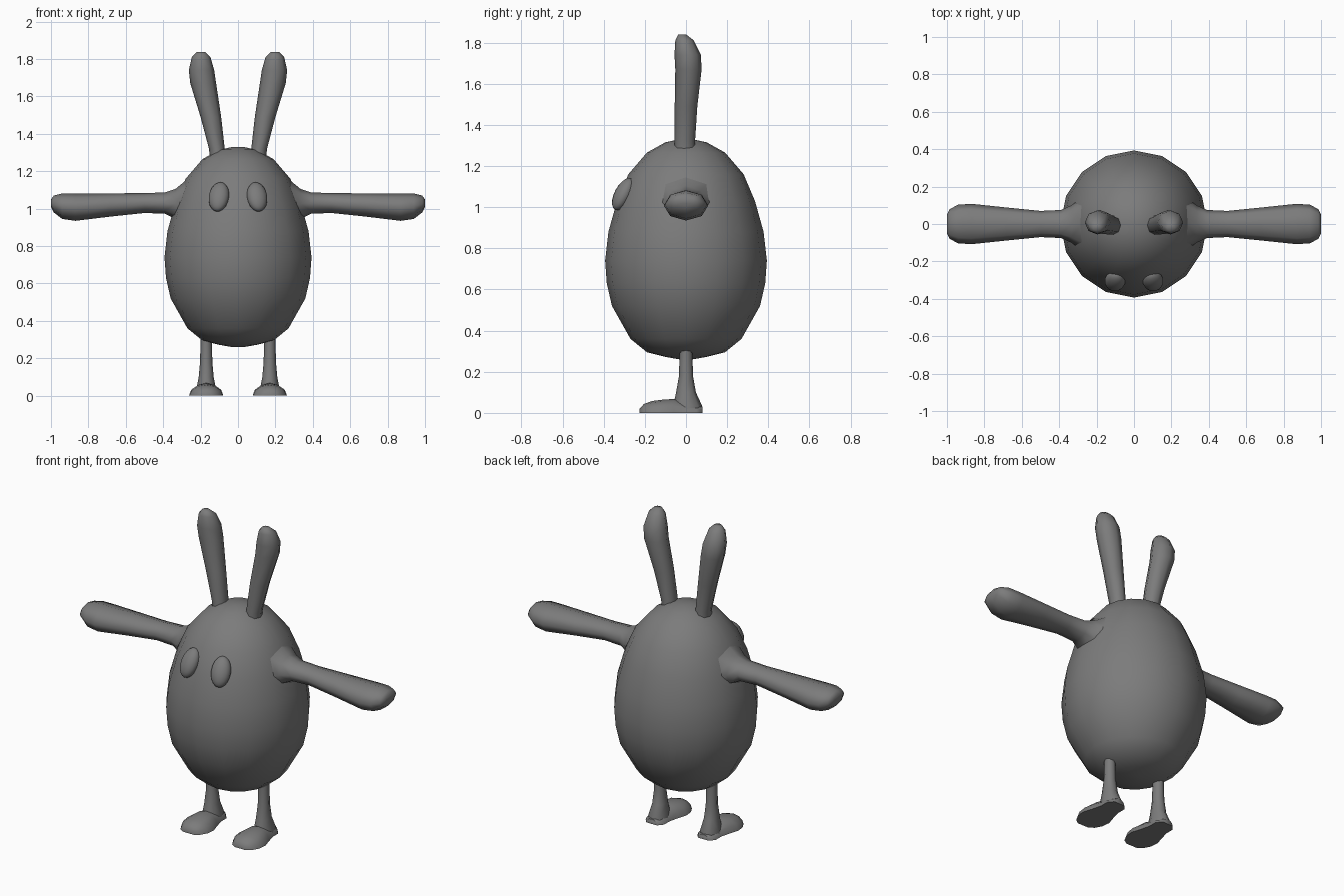
import bpy, bmesh, math
from mathutils import Vector

cube = bpy.data.objects.get("Cube")
if cube:
    bpy.data.objects.remove(cube, do_unlink=True)

grey = bpy.data.materials.new("plain grey")
grey.use_nodes = True
colour = (0.2, 0.2, 0.2, 1)
grey.diffuse_color = colour
grey.node_tree.nodes["Principled BSDF"].inputs["Base Color"].default_value = colour


def finish(name, bm, angle):
    """Turn a bmesh into a smooth-shaded grey object."""
    bmesh.ops.recalc_face_normals(bm, faces=bm.faces)
    mesh = bpy.data.meshes.new(name)
    bm.to_mesh(mesh)
    bm.free()
    mesh.materials.append(grey)
    obj = bpy.data.objects.new(name, mesh)
    bpy.context.collection.objects.link(obj)
    bpy.ops.object.select_all(action="DESELECT")
    obj.select_set(True)
    bpy.context.view_layer.objects.active = obj
    bpy.ops.object.shade_smooth_by_angle(angle=math.radians(angle))
    return obj


def loft(name, rings, u, v, sides=8, side=1, floor=None, angle=80):
    """Skin elliptical rings (centre, radius along u, radius along v)."""
    u, v = Vector(u), Vector(v)
    bm = bmesh.new()
    loops = []
    for centre, ru, rv in rings:
        loop = []
        for i in range(sides):
            a = math.tau * i / sides
            p = Vector(centre) + u * ru * math.cos(a) + v * rv * math.sin(a)
            if floor is not None:
                p.z = max(p.z, floor)
            p.x *= side
            loop.append(bm.verts.new(p))
        loops.append(loop)
    for a, b in zip(loops, loops[1:]):
        for i in range(sides):
            j = (i + 1) % sides
            bm.faces.new((a[i], a[j], b[j], b[i]))
    bm.faces.new(loops[0])
    bm.faces.new(loops[-1])
    if floor is not None:
        bmesh.ops.remove_doubles(bm, verts=bm.verts, dist=0.0005)
    return finish(name, bm, angle)


X, Y, Z = (1, 0, 0), (0, 1, 0), (0, 0, 1)

# Egg-shaped body
egg = [(0.26, 0.03), (0.272, 0.1), (0.295, 0.19), (0.36, 0.27), (0.52, 0.36),
       (0.63, 0.385), (0.74, 0.393), (0.88, 0.377), (1.03, 0.335),
       (1.16, 0.28), (1.265, 0.19), (1.315, 0.1), (1.33, 0.03)]
loft("body", [((0, 0, z), r, r) for z, r in egg], X, Y, sides=16)

# Arm: x, middle height, half depth, half height
arm = [(0.28, 1.02, 0.14, 0.13), (0.335, 1.025, 0.1, 0.08),
       (0.39, 1.03, 0.075, 0.057), (0.5, 1.03, 0.07, 0.053),
       (0.68, 1.02, 0.088, 0.062), (0.87, 1.008, 0.108, 0.073),
       (0.94, 1.013, 0.103, 0.068), (0.985, 1.025, 0.08, 0.045),
       (1.0, 1.03, 0.05, 0.02)]

# Ear: x, y, height, half width, half depth
ear = [(0.108, -0.006, 1.26, 0.042, 0.053), (0.113, -0.006, 1.32, 0.042, 0.05),
       (0.145, 0.0, 1.49, 0.055, 0.055), (0.186, 0.012, 1.67, 0.069, 0.064),
       (0.195, 0.008, 1.74, 0.068, 0.064), (0.197, -0.007, 1.81, 0.05, 0.045),
       (0.197, -0.018, 1.838, 0.022, 0.02)]

# Leg: y, height, half width, half depth
leg = [(0.005, 0.0, 0.055, 0.075), (0.008, 0.035, 0.053, 0.07),
       (0.0, 0.1, 0.04, 0.048), (0.0, 0.18, 0.033, 0.034),
       (0.0, 0.3, 0.03, 0.031), (0.0, 0.36, 0.03, 0.031)]

# Foot: y, half width, height
foot = [(-0.225, 0.035, 0.02), (-0.205, 0.065, 0.043), (-0.165, 0.087, 0.058),
        (-0.115, 0.092, 0.064), (-0.06, 0.075, 0.068), (0.0, 0.06, 0.05),
        (0.05, 0.06, 0.035), (0.08, 0.035, 0.03)]

for label, s in (("left", 1), ("right", -1)):
    loft(label + "_arm", [((x, 0, z), d, h) for x, z, d, h in arm], Y, Z, side=s)
    loft(label + "_ear", [((x, y, z), w, d) for x, y, z, w, d in ear], X, Y, side=s)
    loft(label + "_leg", [((0.17, y, z), w, d) for y, z, w, d in leg], X, Y, side=s)
    loft(label + "_foot", [((0.17, y, 0), w, h) for y, w, h in foot],
         X, Z, sides=12, side=s, floor=0, angle=60)

    # Oval eye leaning back with the face
    bm = bmesh.new()
    bmesh.ops.create_uvsphere(bm, u_segments=16, v_segments=10, radius=1)
    eye = finish(label + "_eye", bm, 80)
    eye.scale = (0.055, 0.042, 0.086)
    eye.rotation_euler = (math.radians(-28), 0, math.radians(15 * s))
    eye.location = (0.102 * s, -0.305, 1.063)
